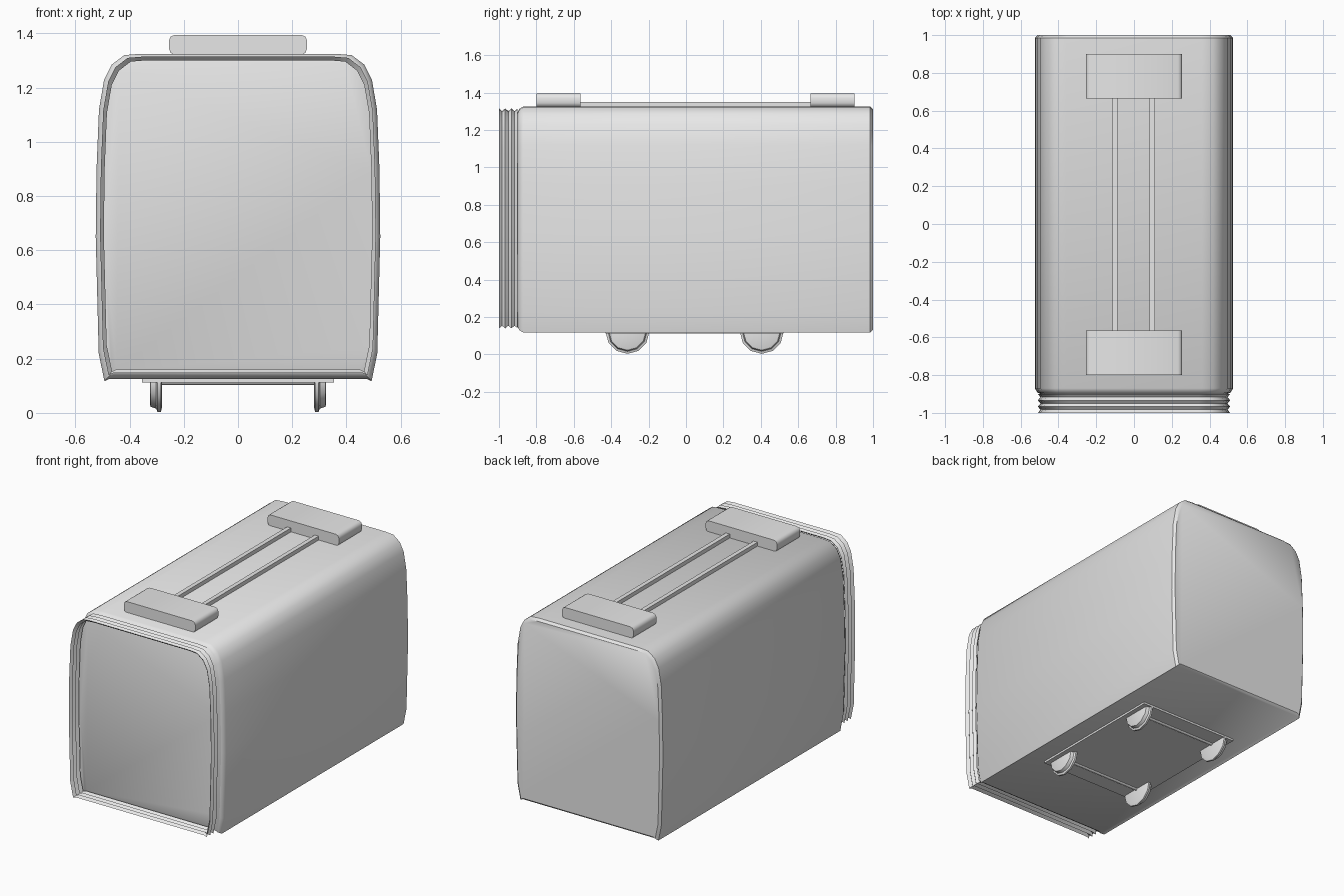
import bpy, bmesh, math

cube = bpy.data.objects.get("Cube")
if cube:
    bpy.data.objects.remove(cube, do_unlink=True)

grey = bpy.data.materials.new("plain grey")
grey.use_nodes = True
grey.diffuse_color = (0.8, 0.8, 0.8, 1)
grey.node_tree.nodes["Principled BSDF"].inputs["Base Color"].default_value = (0.8, 0.8, 0.8, 1)


def finish(name, bm, angle=35):
    """Turn a bmesh into a grey object, smooth except at sharp edges."""
    bmesh.ops.recalc_face_normals(bm, faces=bm.faces)
    mesh = bpy.data.meshes.new(name)
    bm.to_mesh(mesh)
    bm.free()
    mesh.materials.append(grey)
    mesh.shade_smooth()
    mesh.set_sharp_from_angle(angle=math.radians(angle))
    obj = bpy.data.objects.new(name, mesh)
    bpy.context.collection.objects.link(obj)
    return obj


def loft(name, rings, caps=True, angle=35):
    """Skin a row of matching closed rings."""
    bm = bmesh.new()
    rows = [[bm.verts.new(p) for p in ring] for ring in rings]
    n = len(rows[0])
    for a, b in zip(rows, rows[1:]):
        for i in range(n):
            j = (i + 1) % n
            bm.faces.new((a[i], a[j], b[j], b[i]))
    if caps:
        bm.faces.new(rows[0])
        bm.faces.new(rows[-1])
    return finish(name, bm, angle)


def box(name, x, y, z, bevel=0):
    """Box from ranges, with the edges along y optionally rounded."""
    bm = bmesh.new()
    bmesh.ops.create_cube(bm, size=1)
    for v in bm.verts:
        v.co = [r[0] + (c + 0.5) * (r[1] - r[0]) for c, r in zip(v.co, (x, y, z))]
    if bevel:
        edges = [e for e in bm.edges if abs(e.verts[0].co.y - e.verts[1].co.y) > 0.01]
        bmesh.ops.bevel(bm, geom=edges, offset=bevel, segments=2, affect='EDGES', profile=0.5)
    return finish(name, bm, 50)


# Half of the carriage cross-section, bottom to roof
HALF = [(0.475, 0.125), (0.493, 0.117), (0.514, 0.22), (0.525, 0.65), (0.522, 0.9),
        (0.513, 1.12), (0.494, 1.23), (0.466, 1.285), (0.42, 1.32), (0.36, 1.325)]
MID = 0.72


def section(y, inset, lift=0):
    sx, sz = 1 - inset / 0.525, 1 - inset / 0.6
    outline = HALF + [(-x, z) for x, z in reversed(HALF)]
    return [(x * sx, y, MID + (z - MID) * sz + lift) for x, z in outline]


# Carriage body with softened ends
loft("carriage_body", [section(-0.9, 0.03), section(-0.892, 0.013), section(-0.87, 0),
                       section(0.985, 0), section(1, 0.014)], angle=42)

# Open folded gangway at the front
FOLDS = 6
loft("gangway_bellows", [section(-0.9 - 0.1 * i / FOLDS, 0.03 if i % 2 else 0.016, 0.006)
                         for i in range(FOLDS + 1)], caps=False, angle=30)

# Roof units and the pipes between them
for name, y in (("front_roof_unit", (-0.8, -0.565)), ("rear_roof_unit", (0.665, 0.9))):
    box(name, (-0.255, 0.255), y, (1.322, 1.395), 0.022)
for name, x in (("left_roof_pipe", 0.083), ("right_roof_pipe", -0.115)):
    box(name, (x, x + 0.028), (-0.57, 0.67), (1.31, 1.35))

# Underframe plate
box("underframe", (-0.355, 0.355), (-0.43, 0.52), (0.112, 0.14))

# Flanged wheels and axles
WHEEL = [(0.28, 0.1), (0.285, 0.117), (0.297, 0.117), (0.302, 0.104), (0.322, 0.098), (0.325, 0.09)]


def circle(x, y, z, r, sides):
    turn = 2 * math.pi / sides
    return [(x, y + r * math.sin(i * turn), z - r * math.cos(i * turn)) for i in range(sides)]


for place, y in (("front", -0.313), ("rear", 0.405)):
    for side, s in (("left", 1), ("right", -1)):
        loft(f"{place}_{side}_wheel", [circle(s * x, y, 0.12, r, 12) for x, r in WHEEL])
    loft(f"{place}_axle", [circle(x, y, 0.115, 0.012, 8) for x in (-0.285, 0.285)], angle=50)
